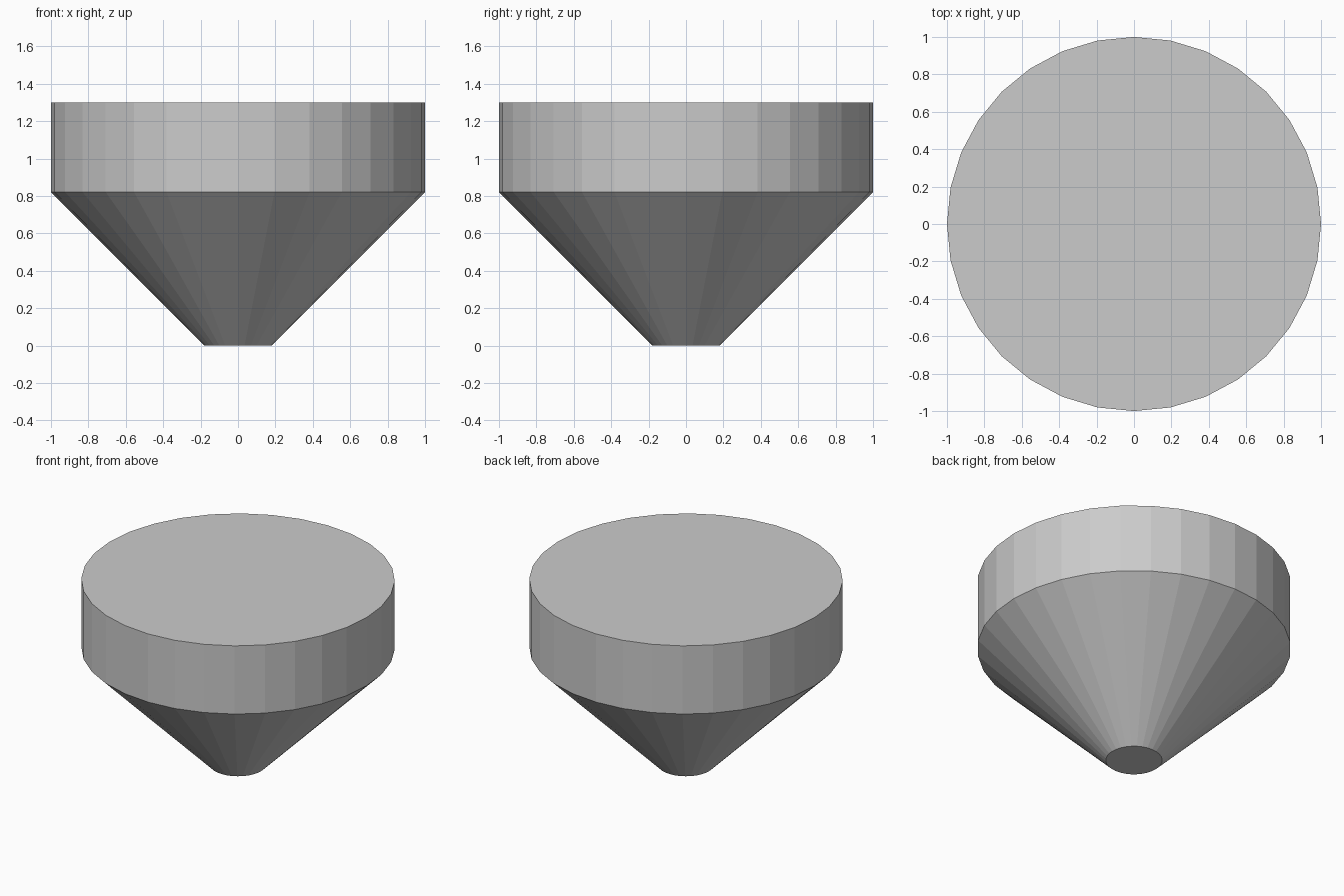
import bpy, bmesh
from math import cos, sin, tau

if "Cube" in bpy.data.objects:
    bpy.data.objects.remove(bpy.data.objects["Cube"])

SIDES = 32
# Profile from the small flat tip up to the rim: (radius, height)
PROFILE = [(0.18, 0.0), (1.0, 0.82), (1.0, 1.3)]

bm = bmesh.new()
rings = [[bm.verts.new((r * cos(tau * i / SIDES), r * sin(tau * i / SIDES), z))
          for i in range(SIDES)] for r, z in PROFILE]

# Sloped cone and straight band
for low, high in zip(rings, rings[1:]):
    for i in range(SIDES):
        j = (i + 1) % SIDES
        bm.faces.new((low[i], low[j], high[j], high[i]))

# Flat tip and flat top
bm.faces.new(rings[0][::-1])
bm.faces.new(rings[-1])

mesh = bpy.data.meshes.new("tapered_hopper")
bm.to_mesh(mesh)
bm.free()
bpy.context.collection.objects.link(bpy.data.objects.new("tapered_hopper", mesh))
